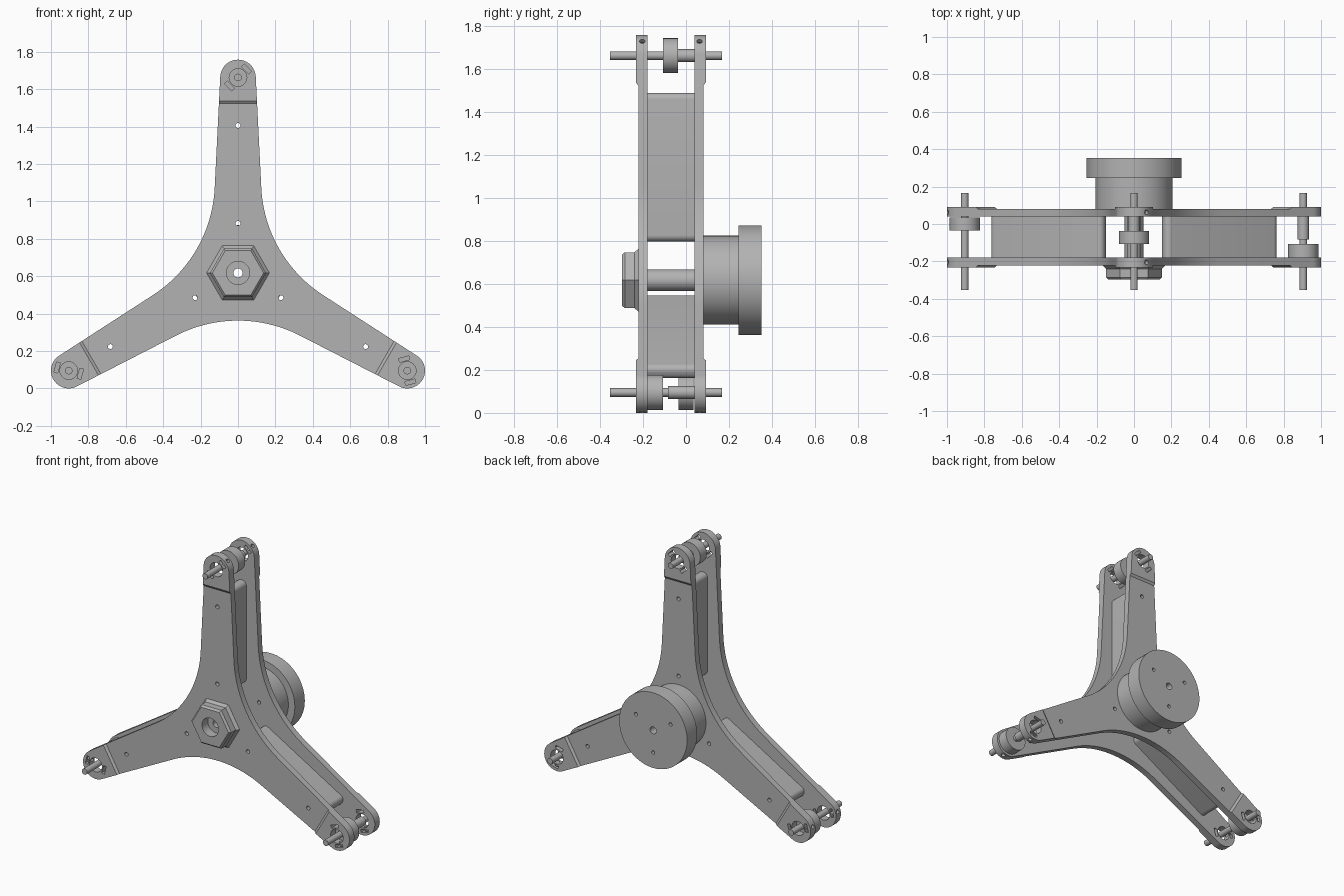
import bpy, bmesh, math
from mathutils import Vector, Matrix

if "Cube" in bpy.data.objects:
    bpy.data.objects.remove(bpy.data.objects["Cube"], do_unlink=True)

HUB_Z = 0.6175      # height of the hub centre
REACH = 1.045       # hub centre to pin centre
TIP = 0.095         # arm tip radius
TAPER = 0.05        # edge slope of the arms
LEAN = math.atan(TAPER)
ROOT = TIP / math.cos(LEAN) + TAPER * REACH
ARMS = {"top": 0, "right": 120, "left": -120}   # clockwise turn as seen from the front
FRONT, BACK = (-0.222, -0.18), (0.039, 0.081)   # plate depths
PAD = 0.011

grey = bpy.data.materials.new("machined grey")
grey.use_nodes = True
grey.diffuse_color = (0.45, 0.45, 0.45, 1)
grey.node_tree.nodes["Principled BSDF"].inputs["Base Color"].default_value = (0.45, 0.45, 0.45, 1)
parts = []


def turn(pts, deg):
    """Rotate arm-frame points clockwise about the hub."""
    a = math.radians(deg)
    c, s = math.cos(a), math.sin(a)
    return [(x * c + z * s, -x * s + z * c) for x, z in pts]


def arc(x, z, r, a0, a1, n):
    return [(x + r * math.cos(a0 + (a1 - a0) * i / n), z + r * math.sin(a0 + (a1 - a0) * i / n))
            for i in range(n + 1)]


def circle(r, n=48, x=0, z=0):
    return arc(x, z, r, 0, math.tau, n)[:-1]


def loft(bm, *sections):
    """Closed solid through (points, depth) sections."""
    loops = [[bm.verts.new((x, y, z + HUB_Z)) for x, z in pts] for pts, y in sections]
    n = len(loops[0])
    for a, b in zip(loops, loops[1:]):
        for i in range(n):
            bm.faces.new((a[i], a[(i + 1) % n], b[(i + 1) % n], b[i]))
    bm.faces.new(loops[0])
    bm.faces.new(loops[-1])


def finish(name, bm):
    bmesh.ops.recalc_face_normals(bm, faces=bm.faces)
    mesh = bpy.data.meshes.new(name)
    bm.to_mesh(mesh)
    bm.free()
    ob = bpy.data.objects.new(name, mesh)
    bpy.context.collection.objects.link(ob)
    return ob


def solid(name, *sections):
    bm = bmesh.new()
    loft(bm, *sections)
    ob = finish(name, bm)
    ob.data.materials.append(grey)
    parts.append(ob)
    return ob


def cutter(name, shapes, y0=-1, y1=1):
    bm = bmesh.new()
    for pts in shapes:
        loft(bm, (pts, y0), (pts, y1))
    ob = finish(name, bm)
    ob.hide_render = True
    return ob


def cut(ob, *tools):
    for tool in tools:
        mod = ob.modifiers.new("cut", "BOOLEAN")
        mod.operation, mod.solver, mod.object = "DIFFERENCE", "EXACT", tool
    bpy.context.view_layer.update()
    mesh = bpy.data.meshes.new_from_object(ob.evaluated_get(bpy.context.evaluated_depsgraph_get()))
    ob.modifiers.clear()
    ob.data = mesh


# Drilled holes: hub bore, arm bolts, pin bores, nut slots and set screws
bore = cutter("bore_cutter", [circle(0.024, 24)])
bolts, pockets = [], []
screw_mesh = bmesh.new()
nut = [(-0.028, 0.054), (0.028, 0.054), (0.028, 0.074), (-0.028, 0.074)]
for deg in ARMS.values():
    bolts += [turn(circle(0.013, 16, 0, d), deg) for d in (0.265, 0.788)]
    pockets.append(turn(circle(0.047, 32, 0, REACH), deg))
    for side in (45, 225):
        pockets.append(turn([(x, z + REACH) for x, z in turn(nut, side)], deg))
    pin_x, pin_z = turn([(0, REACH)], deg)[0]
    dx, dz = turn([(0, 1)], deg + 45)[0]
    axis = Vector((dx, 0, dz))
    for y in (sum(FRONT) / 2 - 0.003, sum(BACK) / 2 + 0.003):
        place = Matrix.Translation(Vector((pin_x, y, pin_z + HUB_Z)) + axis * 0.075)
        bmesh.ops.create_cone(screw_mesh, cap_ends=True, segments=16, radius1=0.013, radius2=0.013,
                              depth=0.07, matrix=place @ axis.to_track_quat("Z", "Y").to_matrix().to_4x4())
bolt_holes = cutter("bolt_cutter", bolts)
pin_holes = cutter("pin_cutter", pockets)
screw_holes = finish("screw_cutter", screw_mesh)
screw_holes.hide_render = True
flange_holes = cutter("flange_cutter", [turn(circle(0.012, 16, 0, 0.15), a) for a in (60, 180, 300)], 0, 1)

# Three-armed side plates with large fillets between the arms
waist = 0.255
lean_cos = math.cos(math.radians(30)) + TAPER / 2
fillet = (lean_cos * waist - ROOT) / (1 / math.cos(LEAN) - lean_cos)
mid = waist + fillet
tip_arc = arc(0, REACH, TIP, math.pi - LEAN, LEAN, 24)
one_arm = tip_arc + arc(mid * math.cos(math.pi / 6), mid / 2, fillet,
                        math.pi + LEAN, math.radians(240) - LEAN, 24)
outline = [p for deg in (0, 120, 240) for p in turn(one_arm, deg)]
for name, (y0, y1) in (("front_plate", FRONT), ("back_plate", BACK)):
    plate = solid(name, (outline, y0), (outline, y1))
    cut(plate, bore, bolt_holes, pin_holes, screw_holes, flange_holes)


def pad_shape(start):
    w = ROOT - TAPER * start
    return tip_arc + [(w, start), (-w, start)]


# Wheel depth and sleeve length of each arm
wheels = {"top": (-0.108, -0.038), "right": (-0.178, -0.108), "left": (-0.036, 0.034)}
sleeves = {"top": -0.038, "right": -0.083}

for arm, deg in ARMS.items():
    # Raised pads on the arm tips, with a sloped inner edge
    for side, y, out in (("front", FRONT[0], -PAD), ("back", BACK[1], PAD)):
        pad = solid(f"{arm}_{side}_tip_pad", (turn(pad_shape(0.905), deg), y),
                    (turn(pad_shape(0.92), deg), y + out))
        cut(pad, pin_holes)

    # Rounded spacer bar between the plates
    bar = []
    for i, (x, z) in enumerate(((0.005, 0.842), (-0.005, 0.842), (-0.005, 0.21), (0.005, 0.21))):
        bar += arc(x, z, 0.03, i * math.pi / 2, (i + 1) * math.pi / 2, 8)
    spacer = solid(f"{arm}_spacer", (turn(bar, deg), FRONT[1]), (turn(bar, deg), BACK[0]))
    cut(spacer, bolt_holes)

    # Pin, wheel and sleeve at the arm tip
    def ring(r):
        return turn(circle(r, 40, 0, REACH), deg)
    solid(f"{arm}_pin", (ring(0.02), -0.353), (ring(0.02), 0.167))
    w0, w1 = wheels[arm]
    solid(f"{arm}_wheel", (ring(0.081), w0), (ring(0.081), w1))
    if arm in sleeves:
        solid(f"{arm}_sleeve", (ring(0.03), sleeves[arm]), (ring(0.03), BACK[0]))

# Hub: hollow shaft, hexagonal front nut, rear boss and flange
shaft = solid("hub_shaft", (circle(0.05), FRONT[1]), (circle(0.05), BACK[0]))
cut(shaft, bore)
nut_ob = solid("hex_nut", (circle(0.168, 6), FRONT[0]), (circle(0.15, 6), -0.24),
               (circle(0.15, 6), -0.285), (circle(0.137, 6), -0.298))
recess = cutter("recess_cutter", [circle(0.062)], -1, -0.235)
cut(nut_ob, recess, bore)
boss = solid("rear_boss", (circle(0.207, 64), BACK[1]), (circle(0.207, 64), 0.245))
cut(boss, bore, flange_holes)
flange = solid("rear_flange", (circle(0.255, 72), 0.245), (circle(0.255, 72), 0.352))
cut(flange, bore, flange_holes)

# Remove helpers and shade curved walls smoothly
for tool in (bore, bolt_holes, pin_holes, screw_holes, flange_holes, recess):
    bpy.data.objects.remove(tool, do_unlink=True)
bpy.ops.object.select_all(action="DESELECT")
for ob in parts:
    ob.select_set(True)
bpy.context.view_layer.objects.active = parts[0]
bpy.ops.object.shade_smooth_by_angle(angle=math.radians(30))
